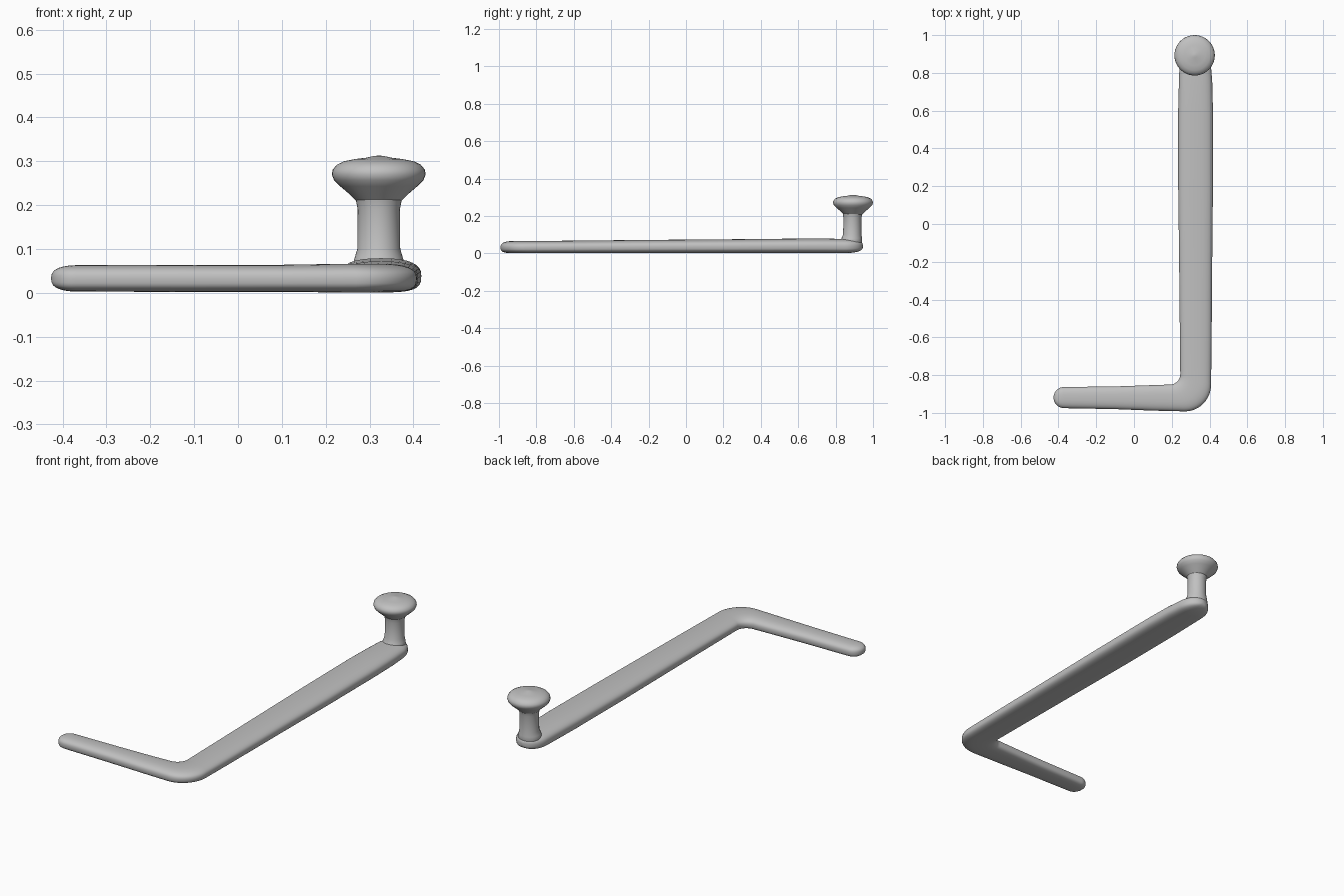
import bpy, bmesh
from math import sin, cos, pi, sqrt
from mathutils import Vector

if "Cube" in bpy.data.objects:
    bpy.data.objects.remove(bpy.data.objects["Cube"], do_unlink=True)

grey = bpy.data.materials.new("light grey")
grey.use_nodes = True
colour = (0.53, 0.53, 0.53, 1)
grey.diffuse_color = colour
grey.node_tree.nodes["Principled BSDF"].inputs["Base Color"].default_value = colour


def skin(name, rings):
    """Join closed rings of points into one capped smooth surface."""
    bm = bmesh.new()
    loops = [[bm.verts.new(p) for p in ring] for ring in rings]
    n = len(loops[0])
    for a, b in zip(loops, loops[1:]):
        for i in range(n):
            j = (i + 1) % n
            bm.faces.new((a[i], a[j], b[j], b[i]))
    bm.faces.new(loops[0])
    bm.faces.new(loops[-1])
    bmesh.ops.recalc_face_normals(bm, faces=bm.faces)
    mesh = bpy.data.meshes.new(name)
    bm.to_mesh(mesh)
    bm.free()
    mesh.materials.append(grey)
    for p in mesh.polygons:
        p.use_smooth = True
    obj = bpy.data.objects.new(name, mesh)
    bpy.context.collection.objects.link(obj)
    return obj


def power(v, n):
    return (1 if v >= 0 else -1) * abs(v) ** (2 / n)


def section(inner, outer, low, high, steps=32):
    """Rounded bar section between two edge points, flatter underneath."""
    a, b = Vector(inner), Vector(outer)
    mid, half = (a + b) / 2, (b - a) / 2
    ring = []
    for i in range(steps):
        t = 2 * pi * i / steps
        n = 2.5 if sin(t) >= 0 else 3.2
        p = mid + half * power(cos(t), n)
        z = (low + high) / 2 + (high - low) / 2 * power(sin(t), n)
        ring.append((p.x, p.y, z))
    return ring


# Short arm with a rounded tip
rings = []
for i in range(9):
    t = pi / 2 * (0.03 + 0.97 * i / 8)
    w, h = 0.056 * sin(t), 0.03 * sin(t) ** 0.7
    x = -0.37 - 0.056 * cos(t)
    rings.append(section((x, -0.919 + w), (x, -0.919 - w), 0.033 - h, 0.033 + h))
for x, inner, outer in ((-0.1, -0.86, -0.98), (0.1, -0.853, -0.988)):
    rings.append(section((x, inner), (x, outer), 0.002, 0.064))

# Bend, with a tight inner and a wide outer radius
for i in range(13):
    t = pi / 2 * i / 12
    inner = (0.19 + 0.055 * sin(t), -0.795 - 0.055 * cos(t))
    outer = (0.27 + 0.138 * sin(t), -0.85 - 0.142 * cos(t))
    rings.append(section(inner, outer, 0.001, 0.066))

# Long bar, growing a little wider and thicker towards the back
for y, left, right, top in ((-0.6, 0.243, 0.411, 0.068), (-0.2, 0.239, 0.414, 0.072),
                            (0.2, 0.234, 0.418, 0.075), (0.6, 0.234, 0.418, 0.079),
                            (0.76, 0.238, 0.414, 0.079)):
    rings.append(section((left, y), (right, y), 0.001, top))
for i in range(10):
    t = pi / 2 * (1 - 0.97 * i / 9)
    w, h = 0.083 * sin(t), 0.038 * sin(t) ** 0.6
    y = 0.84 + 0.106 * cos(t)
    rings.append(section((0.324 - w, y), (0.324 + w, y), 0.039 - h, 0.039 + h))
skin("crank_bar", rings)


def lathe(name, profile, steps=40):
    rings = []
    for r, z, y in profile:
        rings.append([(0.321 + r * cos(2 * pi * i / steps),
                       y + r * sin(2 * pi * i / steps), z) for i in range(steps)])
    return skin(name, rings)


# Stem that flares at the foot and under the knob
lathe("handle_stem", [(0.045, 0.02, 0.885), (0.06, 0.06, 0.882), (0.055, 0.08, 0.886),
                      (0.049, 0.1, 0.889), (0.048, 0.19, 0.89), (0.052, 0.21, 0.891),
                      (0.058, 0.23, 0.892)])

# Mushroom shaped knob with a slight peak
lathe("handle_knob", [(r, z, 0.893) for r, z in (
    (0.04, 0.2), (0.054, 0.212), (0.068, 0.226), (0.088, 0.243), (0.102, 0.257),
    (0.107, 0.27), (0.105, 0.281), (0.096, 0.292), (0.08, 0.3), (0.055, 0.305),
    (0.03, 0.308), (0.012, 0.312), (0.002, 0.313))])
